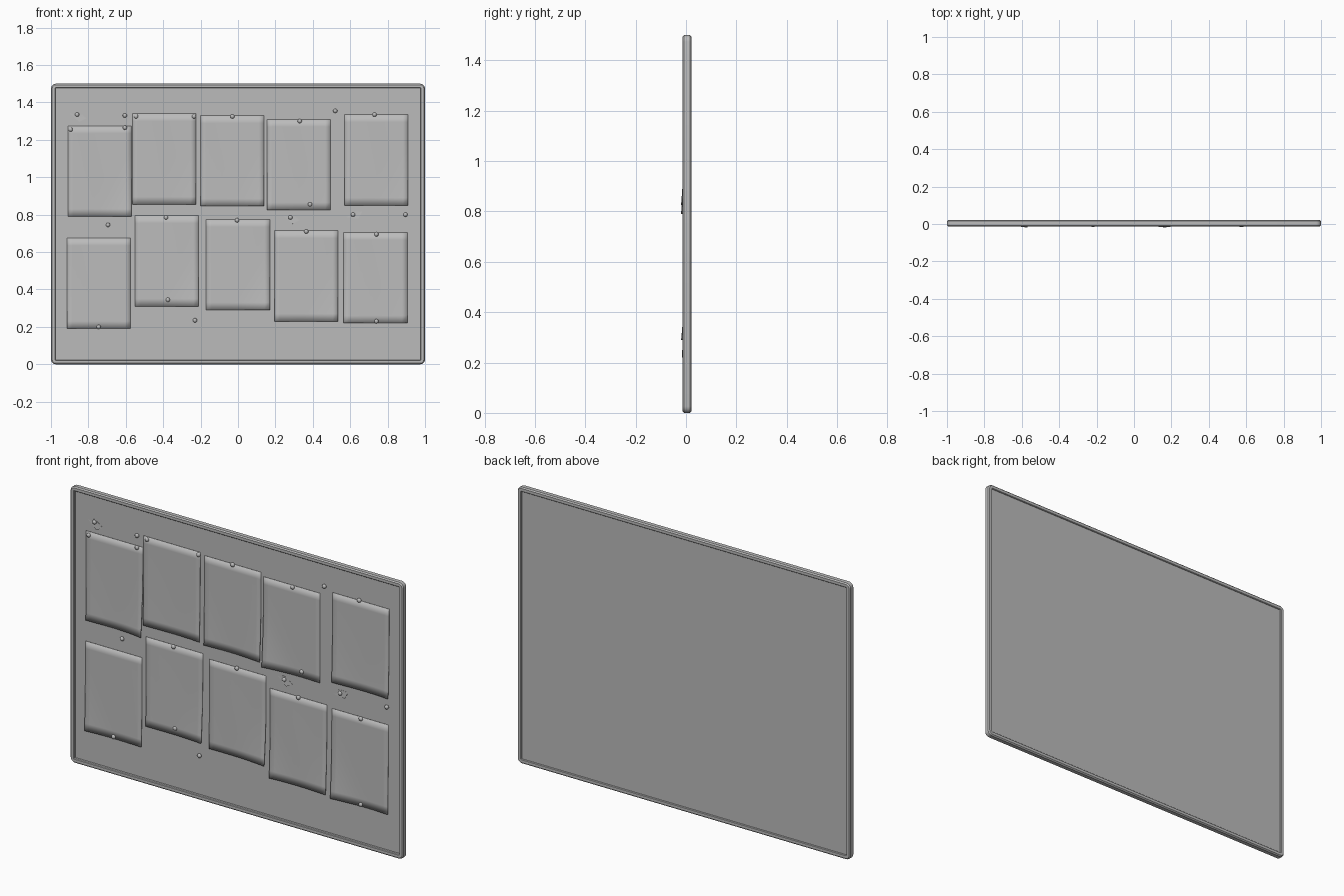
import bpy, bmesh, math, random
from mathutils import Matrix

random.seed(4)
if "Cube" in bpy.data.objects:
    bpy.data.objects.remove(bpy.data.objects["Cube"])

grey = bpy.data.materials.new("plain grey")
grey.use_nodes = True
grey.diffuse_color = (0.5, 0.5, 0.5, 1)
grey.node_tree.nodes["Principled BSDF"].inputs["Base Color"].default_value = (0.5, 0.5, 0.5, 1)


def finish(bm, name, smooth=None):
    mesh = bpy.data.meshes.new(name)
    bm.to_mesh(mesh)
    bm.free()
    mesh.materials.append(grey)
    obj = bpy.data.objects.new(name, mesh)
    bpy.context.collection.objects.link(obj)
    if smooth:
        bpy.ops.object.select_all(action='DESELECT')
        obj.select_set(True)
        bpy.context.view_layer.objects.active = obj
        bpy.ops.object.shade_smooth_by_angle(angle=math.radians(smooth))
    return obj


# Frame: chamfered section swept round a rectangle with rounded corners
WIDTH, HEIGHT, RADIUS = 2.0, 1.5, 0.026
FRONT, BACK, CHAMFER = -0.013, 0.021, 0.006
INNER = RADIUS - 0.024
section = [(RADIUS, FRONT + CHAMFER), (RADIUS - CHAMFER, FRONT),
           (INNER + 0.003, FRONT), (INNER, FRONT + 0.003),
           (INNER, BACK - 0.003), (INNER + 0.003, BACK),
           (RADIUS - CHAMFER, BACK), (RADIUS, BACK - CHAMFER)]
bm = bmesh.new()
rings = []
for corner, (sx, sz) in enumerate([(1, 1), (-1, 1), (-1, -1), (1, -1)]):
    cx = sx * (WIDTH / 2 - RADIUS)
    cz = HEIGHT / 2 + sz * (HEIGHT / 2 - RADIUS)
    for step in range(5):
        a = math.pi / 2 * (corner + step / 4)
        rings.append([bm.verts.new((cx + r * math.cos(a), y, cz + r * math.sin(a)))
                      for r, y in section])
for i, ring in enumerate(rings):
    following = rings[(i + 1) % len(rings)]
    for j in range(len(section)):
        k = (j + 1) % len(section)
        bm.faces.new((ring[j], ring[k], following[k], following[j]))
bmesh.ops.recalc_face_normals(bm, faces=bm.faces)
finish(bm, "frame", 30)

# Backing board, recessed on both sides
bm = bmesh.new()
bmesh.ops.create_cube(bm, size=1)
bmesh.ops.scale(bm, vec=(WIDTH - 0.04, 0.014, HEIGHT - 0.04), verts=bm.verts)
bmesh.ops.translate(bm, vec=(0, 0.008, HEIGHT / 2), verts=bm.verts)
finish(bm, "board")


def sheet(name, x, z, w, h, lift_left, lift_right, n=12):
    """Thin sheet from its lower left corner; lower corners curl forward."""
    bm = bmesh.new()
    bmesh.ops.create_grid(bm, x_segments=n, y_segments=n, size=0.5)
    wave = random.uniform(0, 6)
    for v in bm.verts:
        u, t = v.co.x + 0.5, v.co.y + 0.5
        curl = (lift_left * max(0, 1 - u * 1.6 - t * 1.3) ** 2
                + lift_right * max(0, 1 - (1 - u) * 1.6 - t * 1.3) ** 2)
        ripple = 0.0012 * (1 + math.sin(wave + 5 * u + 2 * t)) * (1 - t)
        v.co = (x + u * w, -0.002 - curl - ripple, z + t * h)
    bmesh.ops.recalc_face_normals(bm, faces=bm.faces)
    obj = finish(bm, name, 40)
    solid = obj.modifiers.new("thickness", 'SOLIDIFY')
    solid.thickness = 0.001
    solid.offset = 0
    return obj


# Pinned pages: lower left corner, then curl of the two lower corners
pages = [(-0.91, 0.79, 0.002, 0.016), (-0.565, 0.855, 0.003, 0.008),
         (-0.20, 0.845, 0.004, 0.010), (0.155, 0.825, 0.015, 0.003),
         (0.57, 0.85, 0.008, 0.010),
         (-0.915, 0.19, 0.006, 0.002), (-0.55, 0.31, 0.004, 0.014),
         (-0.17, 0.29, 0.003, 0.016), (0.195, 0.23, 0.010, 0.010),
         (0.565, 0.22, 0.012, 0.004)]
for i, (x, z, left, right) in enumerate(pages):
    sheet(f"page_{i + 1}", x, z, 0.34, 0.485, left, right)

# Torn scraps left under pins
scrap_shape = [(-0.04, 0.012), (0.0, 0.02), (0.025, 0.006), (0.05, -0.014),
               (0.012, -0.034), (-0.008, -0.018)]
for i, (x, z, turn) in enumerate([(-0.86, 1.33, 0), (0.28, 0.785, 0), (0.615, 0.8, -0.6)]):
    bm = bmesh.new()
    hub = bm.verts.new((0, -0.003, 0))
    rim = [bm.verts.new((a, -0.003 - 0.06 * max(0, -b), b)) for a, b in scrap_shape]
    for j in range(len(rim)):
        bm.faces.new((hub, rim[j], rim[(j + 1) % len(rim)]))
    bmesh.ops.recalc_face_normals(bm, faces=bm.faces)
    bmesh.ops.transform(bm, verts=bm.verts,
                        matrix=Matrix.Translation((x, 0, z)) @ Matrix.Rotation(turn, 4, 'Y'))
    scrap = finish(bm, f"scrap_{i + 1}")
    scrap.modifiers.new("thickness", 'SOLIDIFY').thickness = 0.001

# Round pin heads
pins = [(-0.86, 1.335), (-0.605, 1.33), (-0.605, 1.265), (-0.895, 1.255),
        (-0.545, 1.325), (-0.235, 1.325), (-0.03, 1.325), (0.33, 1.30),
        (0.52, 1.355), (0.73, 1.335), (0.385, 0.855), (-0.695, 0.745),
        (-0.385, 0.785), (-0.005, 0.77), (0.28, 0.785), (0.365, 0.71),
        (0.615, 0.80), (0.895, 0.80), (0.74, 0.695), (-0.745, 0.20),
        (-0.375, 0.345), (-0.23, 0.235), (0.74, 0.23)]
for i, (x, z) in enumerate(pins):
    bm = bmesh.new()
    bmesh.ops.create_uvsphere(bm, u_segments=16, v_segments=8, radius=0.0115)
    bmesh.ops.scale(bm, vec=(1, 0.85, 1), verts=bm.verts)
    bmesh.ops.translate(bm, vec=(x, -0.003, z), verts=bm.verts)
    finish(bm, f"pin_{i + 1}", 60)
